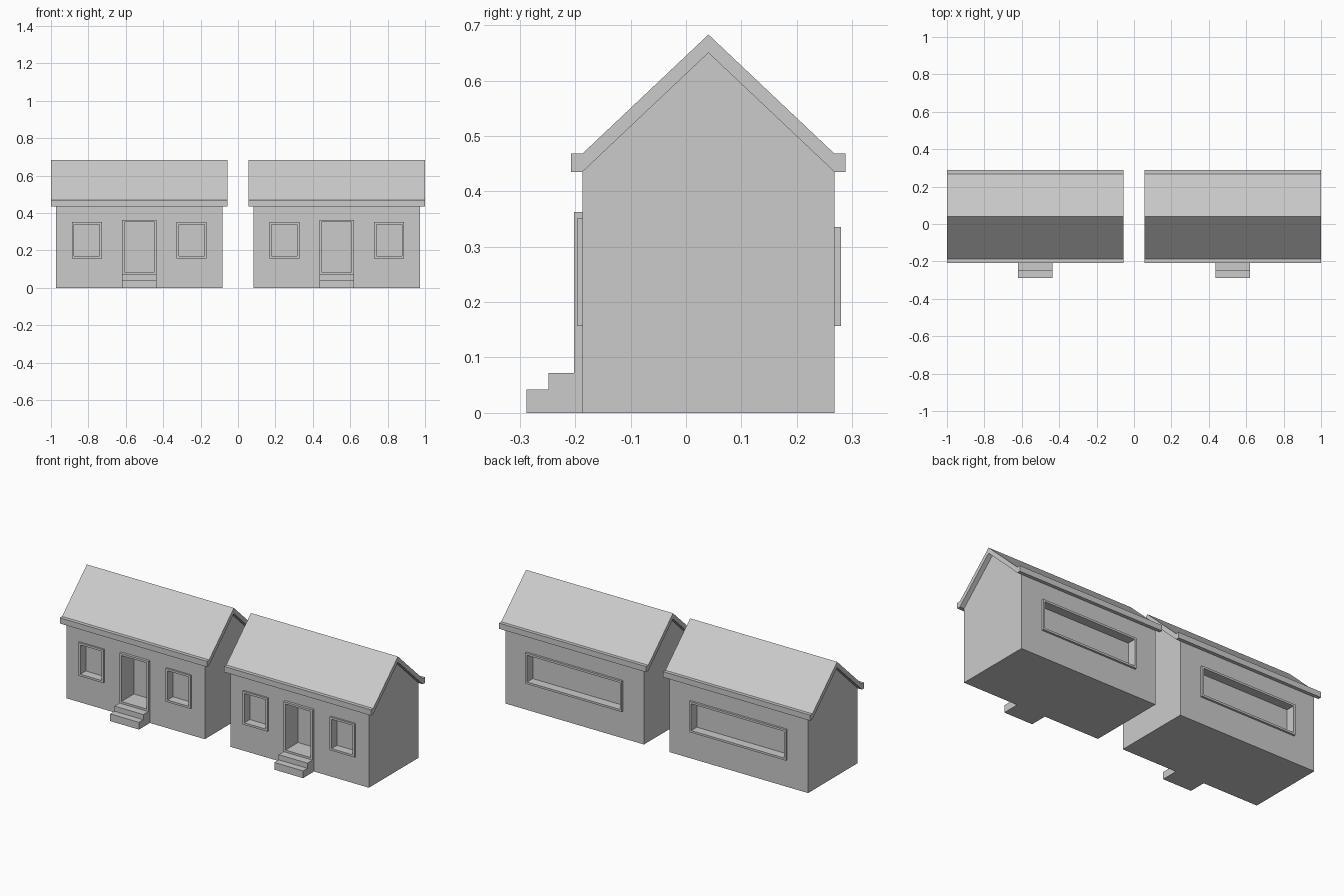
import bpy, bmesh

if "Cube" in bpy.data.objects:
    bpy.data.objects.remove(bpy.data.objects["Cube"])

HALF = 0.445              # half width of the house walls
FRONT, BACK, MID = -0.187, 0.268, 0.0405
EAVE, PEAK, THICK = 0.435, 0.65, 0.033


def make_object(name, bm, x):
    bmesh.ops.recalc_face_normals(bm, faces=bm.faces)
    mesh = bpy.data.meshes.new(name)
    bm.to_mesh(mesh)
    bm.free()
    obj = bpy.data.objects.new(name, mesh)
    obj.location.x = x
    bpy.context.collection.objects.link(obj)
    return obj


def extrude_profile(name, points, x0, x1, x):
    """Extrude a (y, z) outline along x."""
    bm = bmesh.new()
    face = bm.faces.new([bm.verts.new((x0, y, z)) for y, z in points])
    res = bmesh.ops.extrude_face_region(bm, geom=[face])
    verts = [g for g in res["geom"] if isinstance(g, bmesh.types.BMVert)]
    bmesh.ops.translate(bm, verts=verts, vec=(x1 - x0, 0, 0))
    return make_object(name, bm, x)


def add_box(bm, x0, x1, y0, y1, z0, z1):
    verts = bmesh.ops.create_cube(bm, size=1)["verts"]
    bmesh.ops.scale(bm, verts=verts, vec=(x1 - x0, y1 - y0, z1 - z0))
    bmesh.ops.translate(bm, verts=verts,
                        vec=((x0 + x1) / 2, (y0 + y1) / 2, (z0 + z1) / 2))


def frame(name, x0, x1, y0, y1, z0, z1, x, w=0.012):
    """Rectangular surround made of four bars."""
    bm = bmesh.new()
    add_box(bm, x0, x0 + w, y0, y1, z0, z1)
    add_box(bm, x1 - w, x1, y0, y1, z0, z1)
    add_box(bm, x0 + w, x1 - w, y0, y1, z0, z0 + w)
    add_box(bm, x0 + w, x1 - w, y0, y1, z1 - w, z1)
    make_object(name, bm, x)


# Openings: name, x range, z range, frame projection, recess depth, wall side
OPENINGS = [
    ("door", -0.0925, 0.0925, 0.072, 0.363, 0.015, 0.10, -1),
    ("left_window", -0.36, -0.20, 0.157, 0.351, 0.010, 0.04, -1),
    ("right_window", 0.20, 0.36, 0.157, 0.351, 0.010, 0.04, -1),
    ("back_window", -0.31, 0.31, 0.157, 0.336, 0.012, 0.04, 1),
]


def build_house(label, x):
    # Gabled walls
    walls = extrude_profile(label + "_walls", [
        (FRONT, 0), (BACK, 0), (BACK, EAVE), (MID, PEAK), (FRONT, EAVE)],
        -HALF, HALF, x)

    # Roof with flat eaves
    extrude_profile(label + "_roof", [
        (-0.208, EAVE), (FRONT, EAVE), (MID, PEAK), (BACK, EAVE),
        (0.288, EAVE), (0.288, EAVE + THICK), (BACK, EAVE + THICK),
        (MID, PEAK + THICK), (FRONT, EAVE + THICK), (-0.208, EAVE + THICK)],
        -0.4725, 0.4725, x)

    # Two front steps
    extrude_profile(label + "_steps", [
        (-0.288, 0), (FRONT, 0), (FRONT, 0.072), (-0.248, 0.072),
        (-0.248, 0.042), (-0.288, 0.042)], -0.0925, 0.0925, x)

    # Door and window surrounds, with recesses cut into the walls
    cut = bmesh.new()
    w = 0.012
    for name, x0, x1, z0, z1, out, deep, side in OPENINGS:
        wall = FRONT if side < 0 else BACK
        y0, y1 = sorted((wall, wall + side * out))
        frame(label + "_" + name + "_frame", x0, x1, y0, y1, z0, z1, x)
        y0, y1 = sorted((wall - side * deep, wall + side * 0.05))
        add_box(cut, x0 + w, x1 - w, y0, y1, z0 + w, z1 - w)
    cutter = make_object(label + "_recess_cutter", cut, x)
    cutter.hide_render = True
    cutter.hide_viewport = True
    mod = walls.modifiers.new("recesses", "BOOLEAN")
    mod.operation = "DIFFERENCE"
    mod.solver = "EXACT"
    mod.object = cutter


build_house("left_house", -0.5275)
build_house("right_house", 0.5275)
